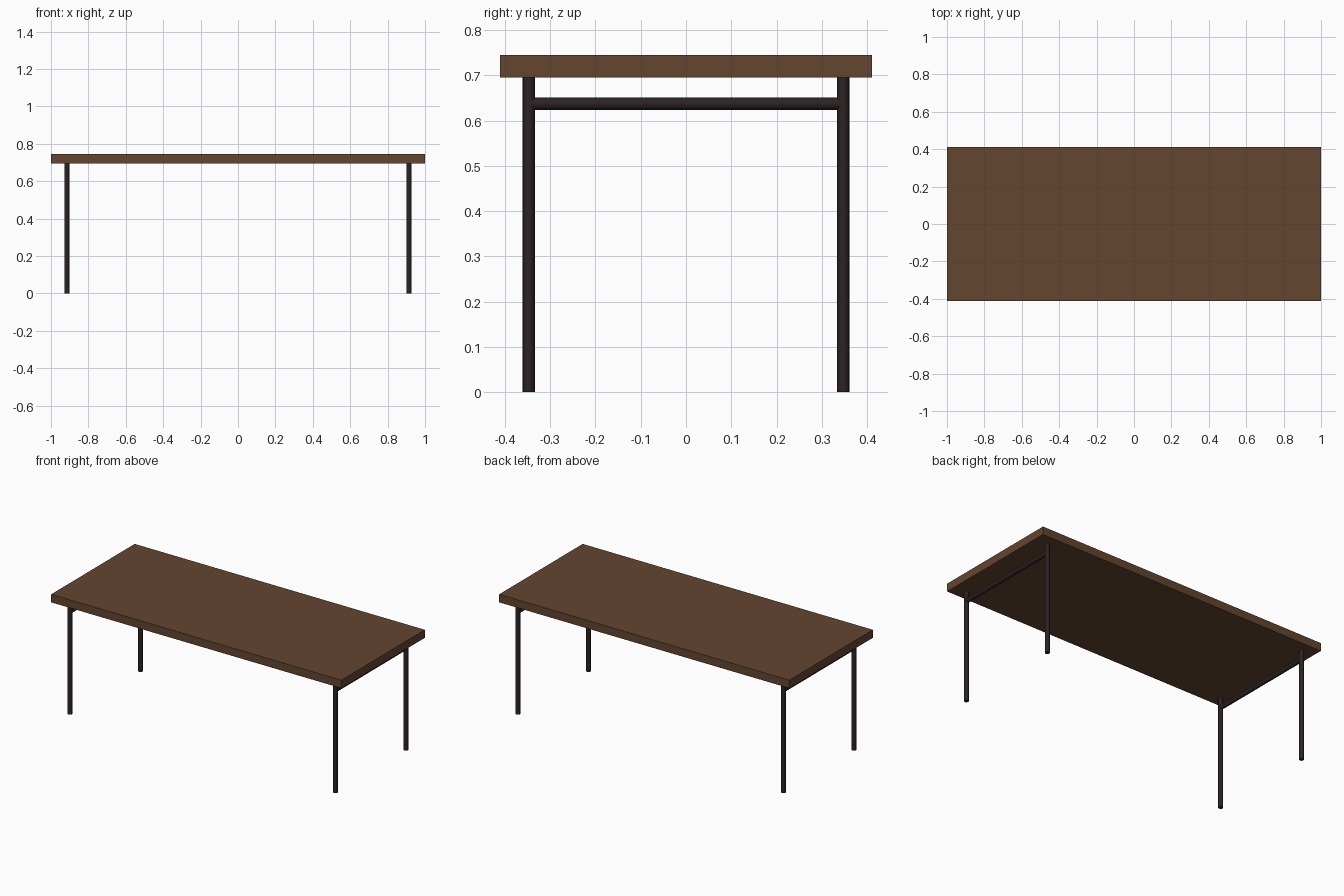
import bpy, math

if "Cube" in bpy.data.objects:
    bpy.data.objects.remove(bpy.data.objects["Cube"])

def material(name, rgb):
    m = bpy.data.materials.new(name)
    m.diffuse_color = (*rgb, 1.0)
    m.use_nodes = True
    m.node_tree.nodes["Principled BSDF"].inputs["Base Color"].default_value = m.diffuse_color
    return m

wood = material("dark_wood", (0.125, 0.059, 0.029))
metal = material("dark_metal", (0.025, 0.016, 0.017))

TOP_Z, UNDER_Z = 0.745, 0.695
LEG_X, LEG_Y, RADIUS = 0.915, 0.347, 0.0135

def rod(name, centre, length, rotation=(0, 0, 0)):
    bpy.ops.mesh.primitive_cylinder_add(vertices=16, radius=RADIUS, depth=length,
                                        location=centre, rotation=rotation)
    ob = bpy.context.object
    ob.name = name
    ob.data.materials.append(metal)
    bpy.ops.object.shade_smooth_by_angle(angle=math.radians(40))

# Tabletop slab
bpy.ops.mesh.primitive_cube_add(size=1, location=(0, 0, (TOP_Z + UNDER_Z) / 2))
top = bpy.context.object
top.name = "tabletop"
top.scale = (2.0, 0.822, TOP_Z - UNDER_Z)
bpy.ops.object.transform_apply(location=False, rotation=False, scale=True)
top.data.materials.append(wood)

# Two end frames: a pair of legs joined by a crossbar
for sx, side in ((-1, "left"), (1, "right")):
    for sy, end in ((-1, "front"), (1, "back")):
        rod(f"{end}_{side}_leg", (sx * LEG_X, sy * LEG_Y, UNDER_Z / 2), UNDER_Z)
    rod(f"{side}_crossbar", (sx * LEG_X, 0, 0.637), 2 * LEG_Y, (math.pi / 2, 0, 0))
